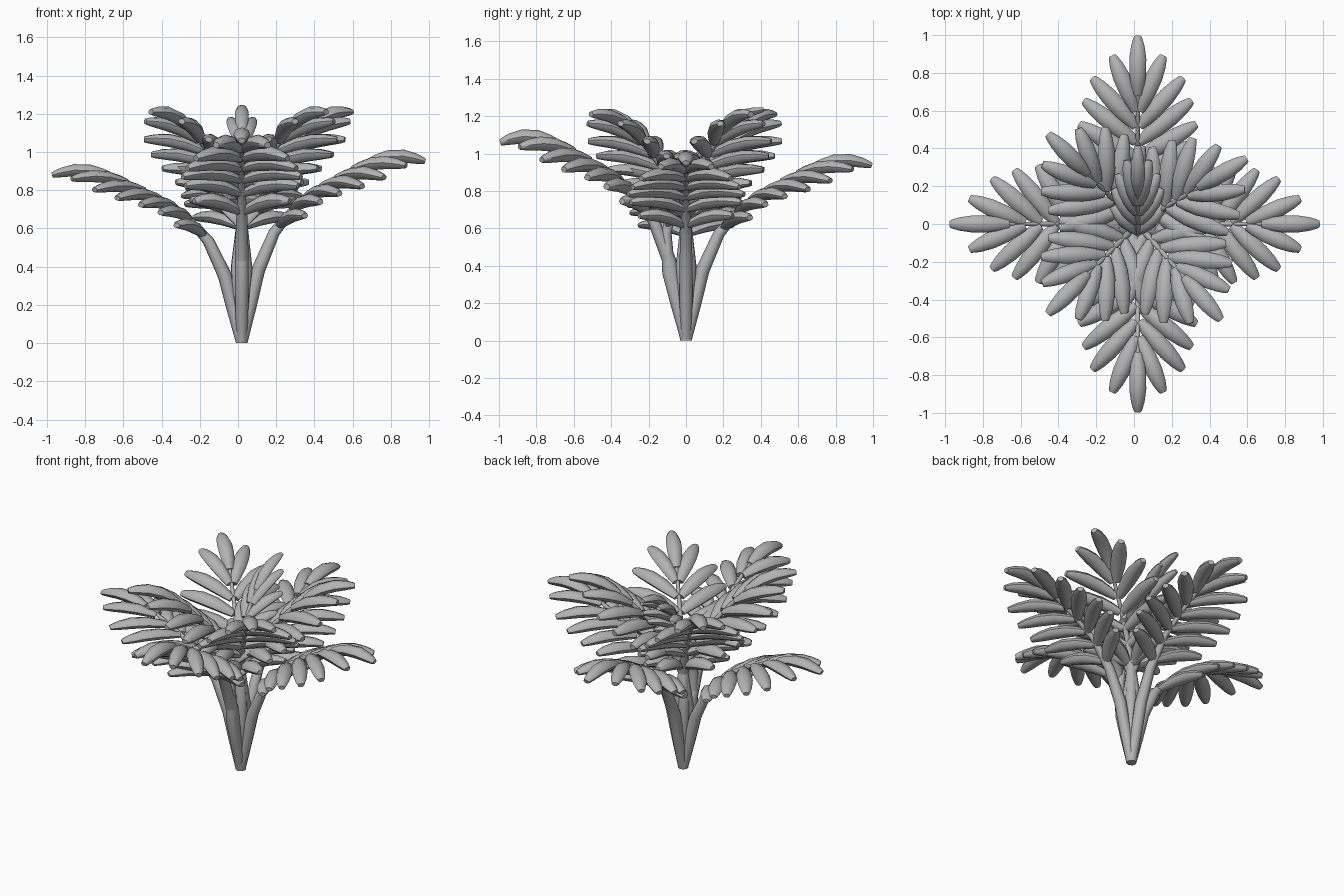
import bpy
import bmesh
from math import cos, sin, pi, radians
from mathutils import Vector, Matrix

cube = bpy.data.objects.get("Cube")
if cube:
    bpy.data.objects.remove(cube, do_unlink=True)

gray = bpy.data.materials.new("plain gray")
gray.use_nodes = True
COLOR = (0.45, 0.45, 0.45, 1)
gray.diffuse_color = COLOR
gray.node_tree.nodes["Principled BSDF"].inputs["Base Color"].default_value = COLOR


def tube(bm, path, sizes, sides=8):
    """Sweep an ellipse (half width, half height) along a path and cap it."""
    rings = []
    for i, p in enumerate(path):
        along = (path[min(i + 1, len(path) - 1)] - path[max(i - 1, 0)]).normalized()
        # A flat reference for sideways leaflets, a lateral one for the stem
        ref = Vector((0, 0, 1)) if abs(along.z) < 0.9 else Vector((-1, 0, 0))
        side = along.cross(ref).normalized()
        up = side.cross(along)
        w, h = sizes[i]
        rings.append([bm.verts.new(p + side * w * cos(2 * pi * k / sides)
                                   + up * h * sin(2 * pi * k / sides))
                      for k in range(sides)])
    for a, b in zip(rings, rings[1:]):
        for k in range(sides):
            n = (k + 1) % sides
            bm.faces.new((a[k], a[n], b[n], b[k]))
    bm.faces.new(rings[0][::-1])
    bm.faces.new(rings[-1])


def finish(bm, name, matrix):
    """Place the mesh in the model and smooth all but the hard edges."""
    bm.transform(matrix)
    bmesh.ops.recalc_face_normals(bm, faces=bm.faces)
    mesh = bpy.data.meshes.new(name)
    bm.to_mesh(mesh)
    bm.free()
    mesh.materials.append(gray)
    mesh.polygons.foreach_set("use_smooth", [True] * len(mesh.polygons))
    mesh.set_sharp_from_angle(angle=radians(50))
    bpy.context.collection.objects.link(bpy.data.objects.new(name, mesh))


# Frond midrib: outward distance, height, radius
RIB = [(0, 0, .03), (.045, .2, .034), (.085, .38, .036), (.17, .58, .03),
       (.3, .74, .017), (.45, .84, .013), (.6, .92, .011), (.72, .97, .01)]
# Leaflet pairs: base distance, tip distance, tip spread, tip rise
PAIRS = [(.2, .33, .25, .05), (.27, .41, .295, .035), (.34, .51, .31, .015),
         (.42, .63, .285, 0), (.5, .745, .24, 0), (.58, .86, .135, .02)]
# Leaflet outline: position along it, fraction of full thickness
OUTLINE = [(0, .55), (.15, .78), (.35, .98), (.62, 1), (.83, .8), (.95, .57), (1, .42)]


def rib_height(x):
    for (x0, z0, _), (x1, z1, _) in zip(RIB, RIB[1:]):
        if x <= x1:
            return z0 + (z1 - z0) * (x - x0) / (x1 - x0)
    return RIB[-1][1]


def leaflet(bm, base, tip, bulge, thick):
    path = [base.lerp(tip, t) + Vector((0, 0, bulge * sin(pi * t))) for t, _ in OUTLINE]
    tube(bm, path, [(.045 * f * thick, .034 * f * thick) for _, f in OUTLINE])


def frond(name, azimuth, pitch, reach, height, spread=1, thick=1):
    """One frond: turned, pitched up, with its own reach and height."""
    matrix = (Matrix.Translation((.02, 0, 0))
              @ Matrix.Rotation(radians(azimuth), 4, 'Z')
              @ Matrix.Rotation(radians(-pitch), 4, 'Y')
              @ Matrix.Diagonal((reach, 1, height, 1)))
    # Stem and midrib, with the foot levelled on the ground
    bm = bmesh.new()
    tube(bm, [Vector((x, 0, z)) for x, z, _ in RIB], [(r, r) for _, _, r in RIB])
    ground = matrix.inverted()
    for v in list(bm.verts)[:8]:
        p = matrix @ v.co
        v.co = ground @ Vector((p.x, p.y, 0))
    finish(bm, name + "_stem", matrix)
    # Paired leaflets and the end leaflet
    bm = bmesh.new()
    for x0, x1, y, rise in PAIRS:
        z = rib_height(x0)
        for s in (-1, 1):
            leaflet(bm, Vector((x0, s * .01, z)),
                    Vector((x1, s * y * spread, z + rise)), .025, thick)
    leaflet(bm, Vector((.66, 0, .945)), Vector((.96, 0, .95)), .033, thick)
    finish(bm, name + "_leaflets", matrix)


# Low outer fronds
frond("left_frond", 0, 0, 1, 1)
frond("back_frond", 90, 0, 1.035, .985)
frond("right_frond", 180, 0, 1.035, .925)
frond("front_frond", 270, 0, 1.035, 1.115)

# Steeper inner fronds
for name, azimuth in (("back_left", 31), ("back_right", 135),
                      ("front_right", 225), ("front_left", 311)):
    frond(name + "_inner_frond", azimuth, 16.5, 1.03, 1.02)

# Young upright frond in the middle
frond("young_frond", 90, 27, .97, .96, .45, .8)
